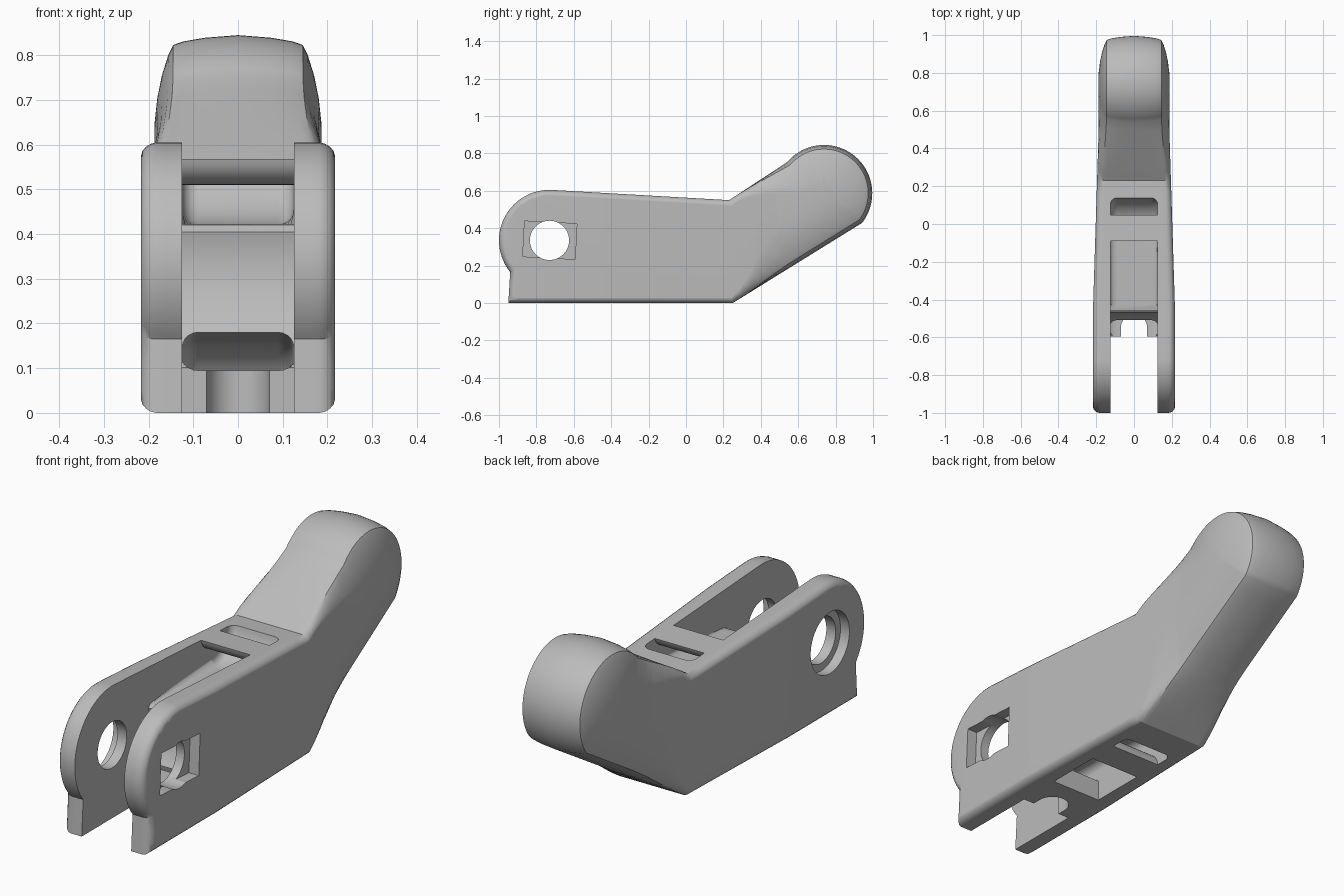
import bpy, bmesh, math
from mathutils import Vector, Matrix

cube = bpy.data.objects.get("Cube")
if cube:
    bpy.data.objects.remove(cube, do_unlink=True)

grey = bpy.data.materials.new("plain grey")
grey.use_nodes = True
grey.diffuse_color = (0.5, 0.5, 0.5, 1)
grey.node_tree.nodes["Principled BSDF"].inputs["Base Color"].default_value = (0.5, 0.5, 0.5, 1)

PIVOT = (-0.73, 0.335)
GAP = 0.125


def arc(centre, radius, start, end, steps):
    angles = [math.radians(start + (end - start) * i / steps) for i in range(steps + 1)]
    return [(centre[0] + radius * math.cos(a), centre[1] + radius * math.sin(a)) for a in angles]


def make_object(name, bm):
    bmesh.ops.recalc_face_normals(bm, faces=bm.faces[:])
    mesh = bpy.data.meshes.new(name)
    bm.to_mesh(mesh)
    bm.free()
    mesh.materials.append(grey)
    obj = bpy.data.objects.new(name, mesh)
    bpy.context.collection.objects.link(obj)
    return obj


def densify(points, step):
    result = []
    for i, p in enumerate(points):
        a, b = Vector(p), Vector(points[(i + 1) % len(points)])
        n = max(1, math.ceil((b - a).length / step))
        result += [a.lerp(b, k / n) for k in range(n)]
    return result


def half_width(y):
    t = min(1, max(0, (y + 0.45) / 0.95))
    return 0.217 - 0.03 * t


def softness(y):
    t = min(1, max(0, (y - 0.25) / 0.35))
    return t * t * (3 - 2 * t)


# Lever body: side outline lofted across the width, softer towards the head
outline = [(-0.95, 0), (0.25, 0)]
outline += arc((0.738, 0.587), 0.258, -38, 140, 32)
outline += [(0.23, 0.55)]
outline += arc(PIVOT, 0.27, 88, 219, 26)
outline = densify(outline, 0.06)

crisp = [(0, 0), (0.1, 0), (0.15, 0), (0.168, 0), (0.18, 0.003), (0.19, 0.01), (0.197, 0.019), (0.2, 0.03)]
soft = [(0, 0), (0.08, 0.006), (0.13, 0.014), (0.155, 0.022), (0.167, 0.045), (0.182, 0.09),
        (0.193, 0.14), (0.2, 0.2)]

inward = []
for i, p in enumerate(outline):
    d1 = (p - outline[i - 1]).normalized()
    d2 = (outline[(i + 1) % len(outline)] - p).normalized()
    n1, n2 = Vector((-d1.y, d1.x)), Vector((-d2.y, d2.x))
    mid = (n1 + n2).normalized()
    inward.append(mid / max(0.5, mid.dot(n1)))

bm = bmesh.new()
rings = []
levels = [(-1, k) for k in range(len(crisp) - 1, 0, -1)] + [(1, k) for k in range(len(crisp))]
for side, k in levels:
    ring = []
    for p, n in zip(outline, inward):
        t = softness(p.x)
        x = crisp[k][0] * (1 - t) + soft[k][0] * t
        q = p + n * (crisp[k][1] * (1 - t) + soft[k][1] * t)
        ring.append(bm.verts.new((side * x, q.x, q.y)))
    rings.append(ring)
for a, b in zip(rings, rings[1:]):
    for i in range(len(a)):
        j = (i + 1) % len(a)
        bm.faces.new((a[i], a[j], b[j], b[i]))
caps = [bm.faces.new(rings[0]), bm.faces.new(rings[-1])]
bmesh.ops.triangulate(bm, faces=caps)
for y in (-0.45, 0.5):
    bmesh.ops.bisect_plane(bm, geom=bm.verts[:] + bm.edges[:] + bm.faces[:], dist=0.00001,
                           plane_co=(0, y, 0), plane_no=(0, 1, 0))
for v in bm.verts:
    v.co.x *= half_width(v.co.y) / 0.2
bmesh.ops.remove_doubles(bm, verts=bm.verts[:], dist=0.00001)
body = make_object("lever_body", bm)

cutters = []


def cutter(name, bm):
    obj = make_object(name, bm)
    obj.hide_render = True
    cutters.append(obj)


def profile_cutter(name, profile, rounded):
    """Side profile extruded across the gap; listed segments get rounded sides."""
    bm = bmesh.new()
    left = [bm.verts.new((-GAP, y, z)) for y, z in profile]
    right = [bm.verts.new((GAP, y, z)) for y, z in profile]
    n = len(profile)
    bm.faces.new(left)
    bm.faces.new(right)
    for i in range(n):
        j = (i + 1) % n
        bm.faces.new((left[i], left[j], right[j], right[i]))
    edges = [bm.edges.get((s[i], s[(i + 1) % n])) for i in rounded for s in (left, right)]
    bmesh.ops.recalc_face_normals(bm, faces=bm.faces[:])
    bmesh.ops.bevel(bm, geom=edges, offset=0.035, segments=5, profile=0.5, affect='EDGES')
    cutter(name, bm)


def cylinder_cutter(name, radius, depth, matrix):
    bm = bmesh.new()
    bmesh.ops.create_cone(bm, cap_ends=True, segments=48, radius1=radius, radius2=radius,
                          depth=depth, matrix=matrix)
    cutter(name, bm)


# Fork gap with concave back wall, pocket floor and channel under the top bar
bar = (-0.02, 0.58)
gap = [(-1.2, -0.1), (-0.59, -0.1)] + arc(PIVOT, 0.27, -60, 15, 20)
gap += [(-0.455, 0.418), (-0.43, 0.422)]
first = len(gap) - 1
gap += arc(bar, 0.16, -90, 0, 12) + [(0.14, 0.8)]
last = len(gap) - 1
gap += [(0.05, 0.8)] + arc(bar, 0.07, 0, -180, 16) + [(-0.09, 0.8), (-1.2, 0.8)]
profile_cutter("fork_gap_cutter", gap, range(first, last))

# Lower front slot joined to the underside window and channel under the lower bar
low_bar = (-0.06, 0)
low = [(-0.75, 0.095), (-0.75, 0.18), (-0.3, 0.18)] + arc(low_bar, 0.16, 90, 0, 12) + [(0.10, -0.1)]
last = len(low) - 1
low += [(0.01, -0.1)] + arc(low_bar, 0.07, 0, 180, 16) + [(-0.13, -0.1), (-0.39, -0.1), (-0.39, 0.095)]
profile_cutter("lower_channel_cutter", low, list(range(1, last)) + [len(low) - 1])

# Rounded notch in the lower front plate
cylinder_cutter("notch_cutter", 0.07, 0.24, Matrix.Translation((0, -0.55, 0)))
bm = bmesh.new()
bmesh.ops.create_cube(bm, size=1, matrix=Matrix.Translation((0, -0.65, 0)) @ Matrix.Diagonal((0.14, 0.2, 0.24, 1)))
cutter("notch_mouth_cutter", bm)

# Pivot hole, round recess on one cheek, square recess on the other
turn = Matrix.Rotation(math.pi / 2, 4, 'Y')
cylinder_cutter("pivot_hole_cutter", 0.105, 1, Matrix.Translation((0, *PIVOT)) @ turn)
cylinder_cutter("round_recess_cutter", 0.14, 0.2, Matrix.Translation((-0.272, *PIVOT)) @ turn)
bm = bmesh.new()
tilt = Matrix.Rotation(math.radians(-3), 4, 'X')
bmesh.ops.create_cube(bm, size=1, matrix=Matrix.Translation((0.267, -0.728, 0.336)) @ tilt
                      @ Matrix.Diagonal((0.2, 0.28, 0.19, 1)))
cutter("square_recess_cutter", bm)

# Apply the cuts
bpy.ops.object.select_all(action='DESELECT')
body.select_set(True)
bpy.context.view_layer.objects.active = body
for c in cutters:
    mod = body.modifiers.new(c.name, 'BOOLEAN')
    mod.operation = 'DIFFERENCE'
    mod.solver = 'EXACT'
    mod.object = c
    bpy.ops.object.modifier_apply(modifier=mod.name)
for c in cutters:
    bpy.data.objects.remove(c, do_unlink=True)
bpy.ops.object.shade_smooth_by_angle(angle=math.radians(30))
weighted = body.modifiers.new("even shading", 'WEIGHTED_NORMAL')
weighted.keep_sharp = True
